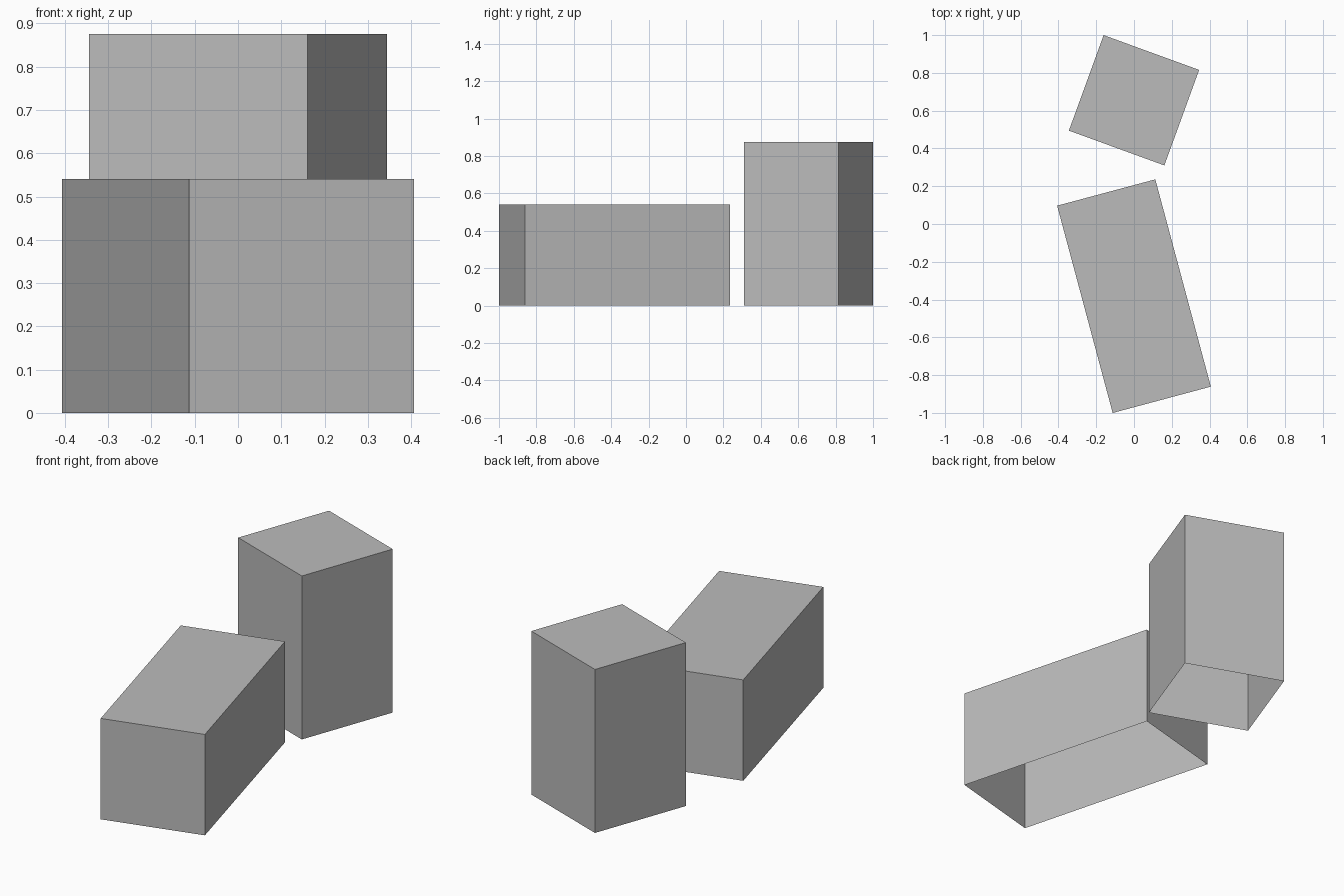
import bpy
import bmesh
from math import radians
from mathutils import Matrix

default = bpy.data.objects.get("Cube")
if default:
    bpy.data.objects.remove(default, do_unlink=True)

grey = bpy.data.materials.new("plain grey")
grey.use_nodes = True
grey.diffuse_color = (0.5, 0.5, 0.5, 1)
grey.node_tree.nodes["Principled BSDF"].inputs["Base Color"].default_value = (0.5, 0.5, 0.5, 1)


def open_block(name, size, centre_y, turn):
    """Box standing on the ground with an open underside."""
    bm = bmesh.new()
    bmesh.ops.create_cube(bm, size=1)
    bm.normal_update()
    underside = [f for f in bm.faces if f.normal.z < -0.5]
    bmesh.ops.delete(bm, geom=underside, context='FACES_ONLY')
    bmesh.ops.transform(bm, matrix=Matrix.Diagonal((*size, 1)), verts=bm.verts)
    mesh = bpy.data.meshes.new(name)
    bm.to_mesh(mesh)
    bm.free()
    mesh.materials.append(grey)
    block = bpy.data.objects.new(name, mesh)
    block.location = (0, centre_y, size[2] / 2)
    block.rotation_euler.z = radians(turn)
    bpy.context.collection.objects.link(block)


# Low block at the front, tall block at the back
open_block("low_block", (0.538, 1.136, 0.54), -0.382, 15)
open_block("tall_block", (0.538, 0.538, 0.875), 0.655, -20)
